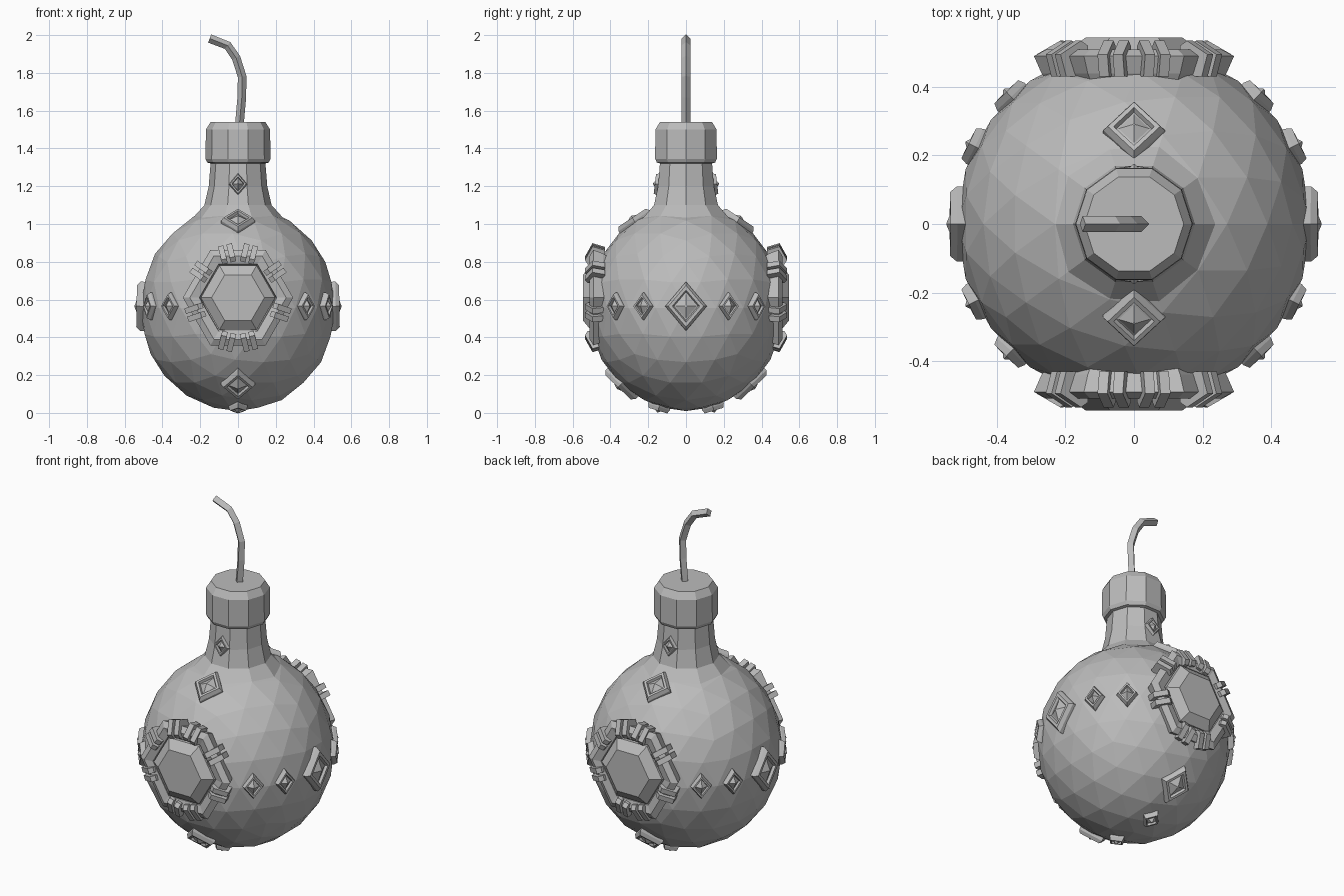
import bpy, bmesh, math
from mathutils import Matrix, Vector

if "Cube" in bpy.data.objects:
    bpy.data.objects.remove(bpy.data.objects["Cube"], do_unlink=True)

GREY = (0.5, 0.5, 0.5, 1)
metal = bpy.data.materials.new("plain grey")
metal.use_nodes = True
metal.diffuse_color = GREY
metal.node_tree.nodes["Principled BSDF"].inputs["Base Color"].default_value = GREY


def make(name, bm, matrix=Matrix()):
    bmesh.ops.recalc_face_normals(bm, faces=bm.faces)
    mesh = bpy.data.meshes.new(name)
    bm.to_mesh(mesh)
    bm.free()
    mesh.materials.append(metal)
    obj = bpy.data.objects.new(name, mesh)
    obj.matrix_world = matrix
    bpy.context.collection.objects.link(obj)


def loft(name, rings, sides, matrix=Matrix(), stretch=(1, 1), closed=False):
    """Stack polygon rings given as (radius, height) along local z."""
    bm = bmesh.new()
    loops = []
    for r, h in rings:
        loops.append([bm.verts.new((r * stretch[0] * math.cos(math.tau * i / sides),
                                    r * stretch[1] * math.sin(math.tau * i / sides), h))
                      for i in range(sides)])
    pairs = list(zip(loops, loops[1:]))
    if closed:
        pairs.append((loops[-1], loops[0]))
    else:
        bm.faces.new(loops[0])
        bm.faces.new(loops[-1])
    for a, b in pairs:
        for i in range(sides):
            j = (i + 1) % sides
            bm.faces.new((a[i], a[j], b[j], b[i]))
    make(name, bm, matrix)


def facing(point, normal):
    turn = Vector(normal).to_track_quat('Z', 'Y').to_matrix().to_4x4()
    return Matrix.Translation(point) @ turn


# Faceted body, slightly taller than wide
CENTRE = Vector((0, 0, 0.555))
WIDE, TALL = 0.517, 0.545
bm = bmesh.new()
bmesh.ops.create_icosphere(bm, subdivisions=3, radius=1)
bmesh.ops.scale(bm, vec=(WIDE, WIDE, TALL), verts=bm.verts)
make("body", bm, Matrix.Translation(CENTRE))

# Neck and cap
loft("neck", [(0.25, 1.02), (0.178, 1.1), (0.155, 1.2), (0.142, 1.36)], 10)
loft("cap", [(0.14, 1.32), (0.162, 1.325), (0.172, 1.345), (0.17, 1.5), (0.145, 1.54)], 10)

# Bent square fuse
curve = bpy.data.curves.new("fuse", 'CURVE')
curve.dimensions = '3D'
curve.bevel_depth = 0.023
curve.bevel_resolution = 0
curve.use_fill_caps = True
path = [(0.005, 1.5), (0.02, 1.67), (0.022, 1.78), (-0.01, 1.88), (-0.055, 1.945), (-0.15, 1.982)]
spline = curve.splines.new('POLY')
spline.use_smooth = False
spline.points.add(len(path) - 1)
for p, (x, z) in zip(spline.points, path):
    p.co = (x, 0, z, 1)
curve.materials.append(metal)
fuse = bpy.data.objects.new("fuse", curve)
bpy.context.collection.objects.link(fuse)


# Diamond stud: raised frame around a small pyramid
def stud(name, point, normal, wide, tall):
    rings = [(1, -0.05), (1, 0.0), (0.85, 0.02), (0.66, 0.02),
             (0.58, 0.006), (0.5, 0.008), (0.04, 0.03)]
    loft(name, rings, 4, facing(point, normal), (wide, tall))


def body_stud(name, turn, lift, wide, tall):
    t, e = math.radians(turn), math.radians(lift)
    out = Vector((math.cos(t) * math.cos(e), math.sin(t) * math.cos(e), math.sin(e)))
    point = CENTRE + Vector((out.x * WIDE, out.y * WIDE, out.z * TALL))
    normal = Vector((out.x / WIDE, out.y / WIDE, out.z / TALL))
    stud(name, point, normal, wide, tall)


for s, side in ((1, "left"), (-1, "right")):
    base = 0 if s > 0 else 180
    body_stud(side + "_large_stud", base, 1, 0.11, 0.13)
    for a in (-46, -26, 26, 46):
        body_stud(side + "_small_stud", base + a, 1, 0.057, 0.073)


# Clasp bar: a slanted section swept across its width
def clasp(name, matrix):
    section = [(0.19, -0.06), (0.19, 0.03), (0.215, 0.045), (0.288, 0.005), (0.268, -0.06)]
    bm = bmesh.new()
    face = bm.faces.new([bm.verts.new((r, -0.015, h)) for r, h in section])
    new = bmesh.ops.extrude_face_region(bm, geom=[face])["geom"]
    bmesh.ops.translate(bm, vec=(0, 0.03, 0),
                        verts=[v for v in new if isinstance(v, bmesh.types.BMVert)])
    make(name, bm, matrix)


# Front and back: medallion and the column of studs
for s, side in ((-1, "front"), (1, "back")):
    base = 90 * s
    body_stud(side + "_shoulder_stud", base, 58, 0.09, 0.1)
    body_stud(side + "_lower_stud", base, -48, 0.09, 0.11)
    body_stud(side + "_bottom_stud", base, -74, 0.05, 0.06)
    stud(side + "_neck_stud", (0, 0.145 * s, 1.21), (0, s, 0.12), 0.05, 0.06)

    place = facing((0, 0.49 * s, 0.61), (0, s, 0))
    loft(side + "_medallion_frame",
         [(0.22, -0.12), (0.27, -0.05), (0.292, 0.0), (0.255, 0.02), (0.205, 0.01), (0.18, -0.12)],
         6, place, closed=True)
    loft(side + "_gem", [(0.197, -0.1), (0.197, 0.015), (0.14, 0.055)], 6, place)
    for a in (35, 76, 104, 145, 199, 256, 284, 341):
        turn = Matrix.Rotation(math.radians(a), 4, 'Z')
        for y in (-0.023, 0.023):
            clasp(side + "_clasp", place @ turn @ Matrix.Translation((0, y, 0)))
